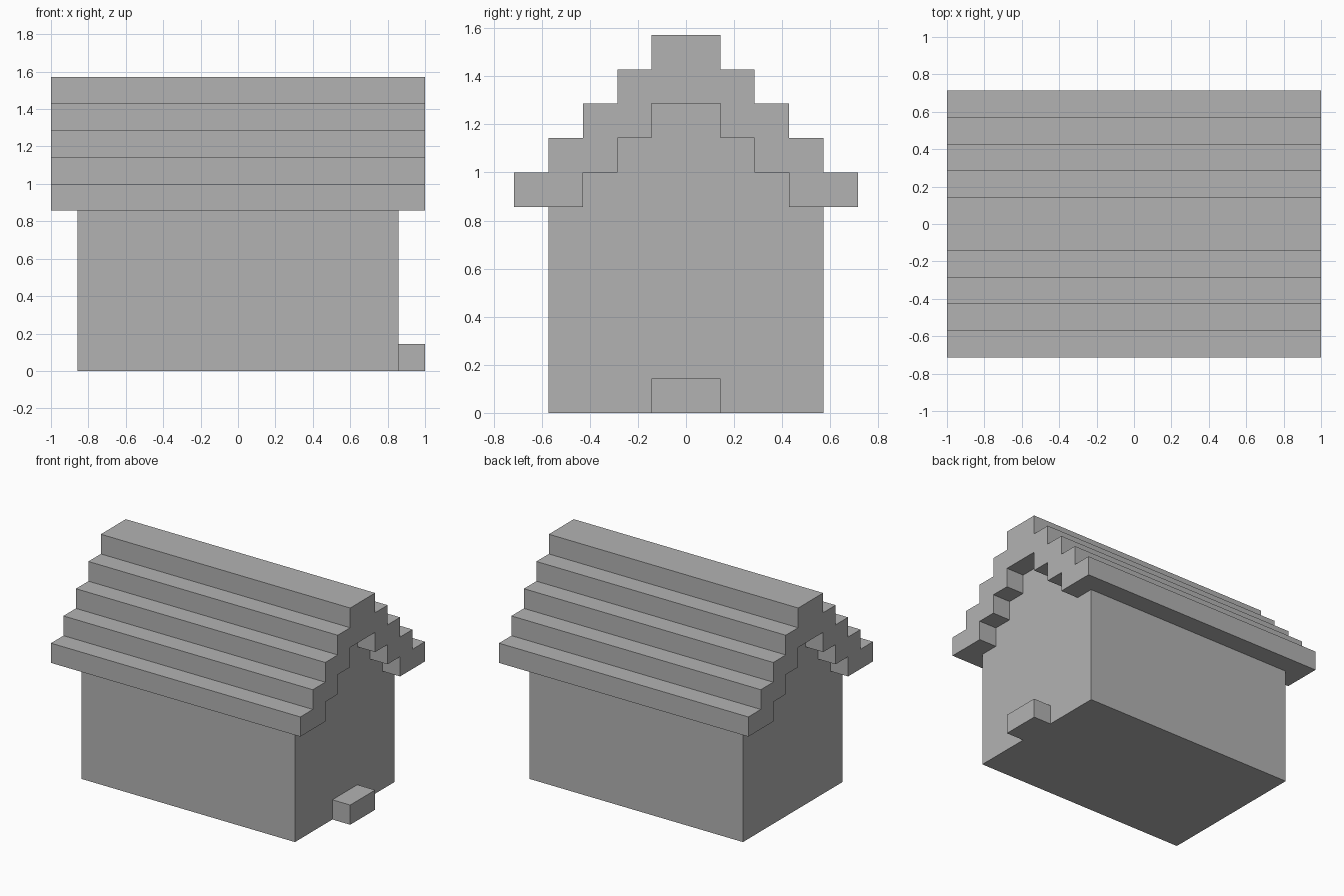
import bpy
import bmesh
from mathutils import Vector

cube = bpy.data.objects.get("Cube")
if cube:
    bpy.data.objects.remove(cube, do_unlink=True)

U = 1 / 7  # block size: every part sits on this grid

grey = bpy.data.materials.new("plain grey")
grey.use_nodes = True
colour = (0.45, 0.45, 0.45, 1)
grey.diffuse_color = colour
grey.node_tree.nodes["Principled BSDF"].inputs["Base Color"].default_value = colour


def stairs(half_width, base, steps):
    """Right half of a stepped gable, from the eave up to the ridge."""
    points = []
    for i in range(steps):
        points += [(half_width - i, base + i), (half_width - i, base + i + 1)]
    return points


def mirrored(points):
    """Continue a right-half outline down the left side."""
    return points + [(-y, z) for y, z in reversed(points)]


def extrude_profile(name, profile, x_min, x_max):
    """Solid with a (y, z) outline running along x, in block units."""
    bm = bmesh.new()
    face = bm.faces.new([bm.verts.new((x_min * U, y * U, z * U)) for y, z in profile])
    out = bmesh.ops.extrude_face_region(bm, geom=[face])
    moved = [v for v in out["geom"] if isinstance(v, bmesh.types.BMVert)]
    bmesh.ops.translate(bm, verts=moved, vec=Vector(((x_max - x_min) * U, 0, 0)))
    bmesh.ops.recalc_face_normals(bm, faces=bm.faces)
    mesh = bpy.data.meshes.new(name)
    bm.to_mesh(mesh)
    bm.free()
    mesh.materials.append(grey)
    obj = bpy.data.objects.new(name, mesh)
    bpy.context.collection.objects.link(obj)
    return obj


outer = stairs(5, 6, 5)
inner = stairs(3, 6, 3)

# Walls with stepped gables that fill the underside of the roof
extrude_profile("house_walls", mirrored([(4, 0), (4, 6)] + inner), -6, 6)

# Stepped roof shell, overhanging on all sides
extrude_profile("stepped_roof", mirrored(outer) + mirrored(inner)[::-1], -7, 7)

# Doorstep on the left end wall
extrude_profile("doorstep", mirrored([(1, 0), (1, 1)]), 6, 7)
